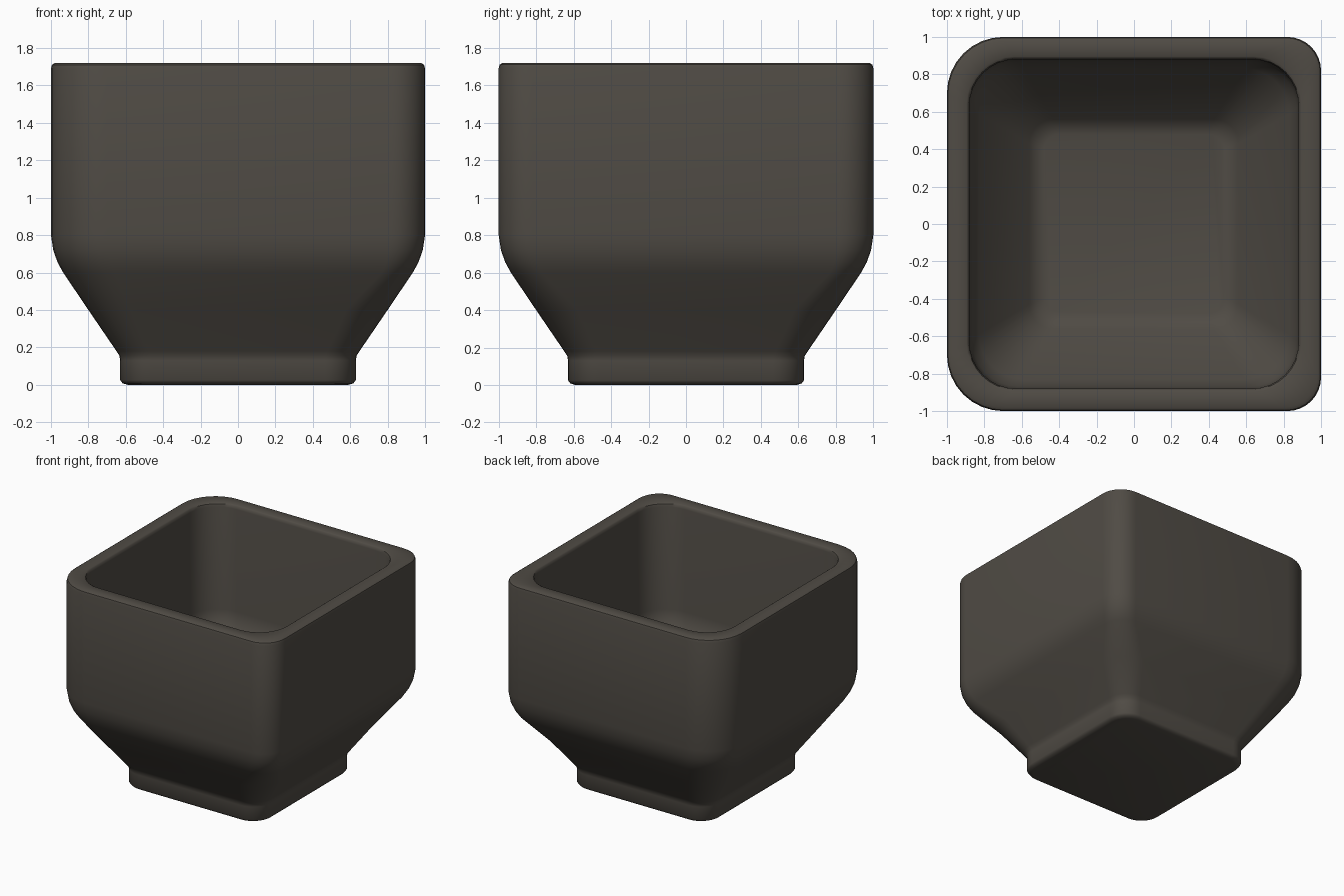
import bpy, bmesh, math

if "Cube" in bpy.data.objects:
    bpy.data.objects.remove(bpy.data.objects["Cube"])

mat = bpy.data.materials.new("dark warm grey")
mat.diffuse_color = (0.08, 0.071, 0.059, 1)
mat.use_nodes = True
mat.node_tree.nodes["Principled BSDF"].inputs["Base Color"].default_value = mat.diffuse_color

# Profile rings: (z, half width, corner radius), outside up then inside down
PROFILE = [
    (0.00, 0.59, 0.14), (0.008, 0.617, 0.155), (0.025, 0.63, 0.165),
    (0.13, 0.63, 0.165), (0.155, 0.634, 0.165), (0.18, 0.65, 0.17),
    (0.40, 0.80, 0.22), (0.60, 0.935, 0.275), (0.655, 0.965, 0.285),
    (0.72, 0.988, 0.295), (0.80, 1.00, 0.30),
    (1.69, 1.00, 0.30), (1.71, 0.995, 0.30), (1.72, 0.98, 0.29),
    (1.72, 0.895, 0.25), (1.712, 0.885, 0.25), (1.69, 0.88, 0.25),
    (0.85, 0.88, 0.25), (0.77, 0.868, 0.25), (0.70, 0.83, 0.24),
    (0.375, 0.56, 0.13), (0.345, 0.525, 0.11), (0.33, 0.48, 0.08),
]
SEG = 8


def rounded_square(bm, z, h, r):
    """Rounded square ring; the +x corners of the body are tighter."""
    verts = []
    for c in range(4):
        base = c * math.pi / 2
        sx = 1 if c in (0, 3) else -1
        sy = 1 if c in (0, 1) else -1
        rad = r * 0.6 if sx > 0 and h > 0.9 else r
        for i in range(SEG + 1):
            a = base + i / SEG * math.pi / 2
            verts.append(bm.verts.new((sx * (h - rad) + rad * math.cos(a),
                                       sy * (h - rad) + rad * math.sin(a), z)))
    return verts


# Planter bowl with foot: loft the rings, cap underside and inner floor
bm = bmesh.new()
rings = [rounded_square(bm, *p) for p in PROFILE]
for low, high in zip(rings, rings[1:]):
    n = len(low)
    for i in range(n):
        j = (i + 1) % n
        bm.faces.new((low[i], low[j], high[j], high[i]))
bm.faces.new(list(reversed(rings[0])))
bm.faces.new(rings[-1])
bmesh.ops.recalc_face_normals(bm, faces=bm.faces[:])

mesh = bpy.data.meshes.new("planter_bowl")
bm.to_mesh(mesh)
bm.free()
mesh.materials.append(mat)
bowl = bpy.data.objects.new("planter_bowl", mesh)
bpy.context.collection.objects.link(bowl)
bpy.context.view_layer.objects.active = bowl
bowl.select_set(True)
bpy.ops.object.shade_smooth_by_angle(angle=math.radians(40))
